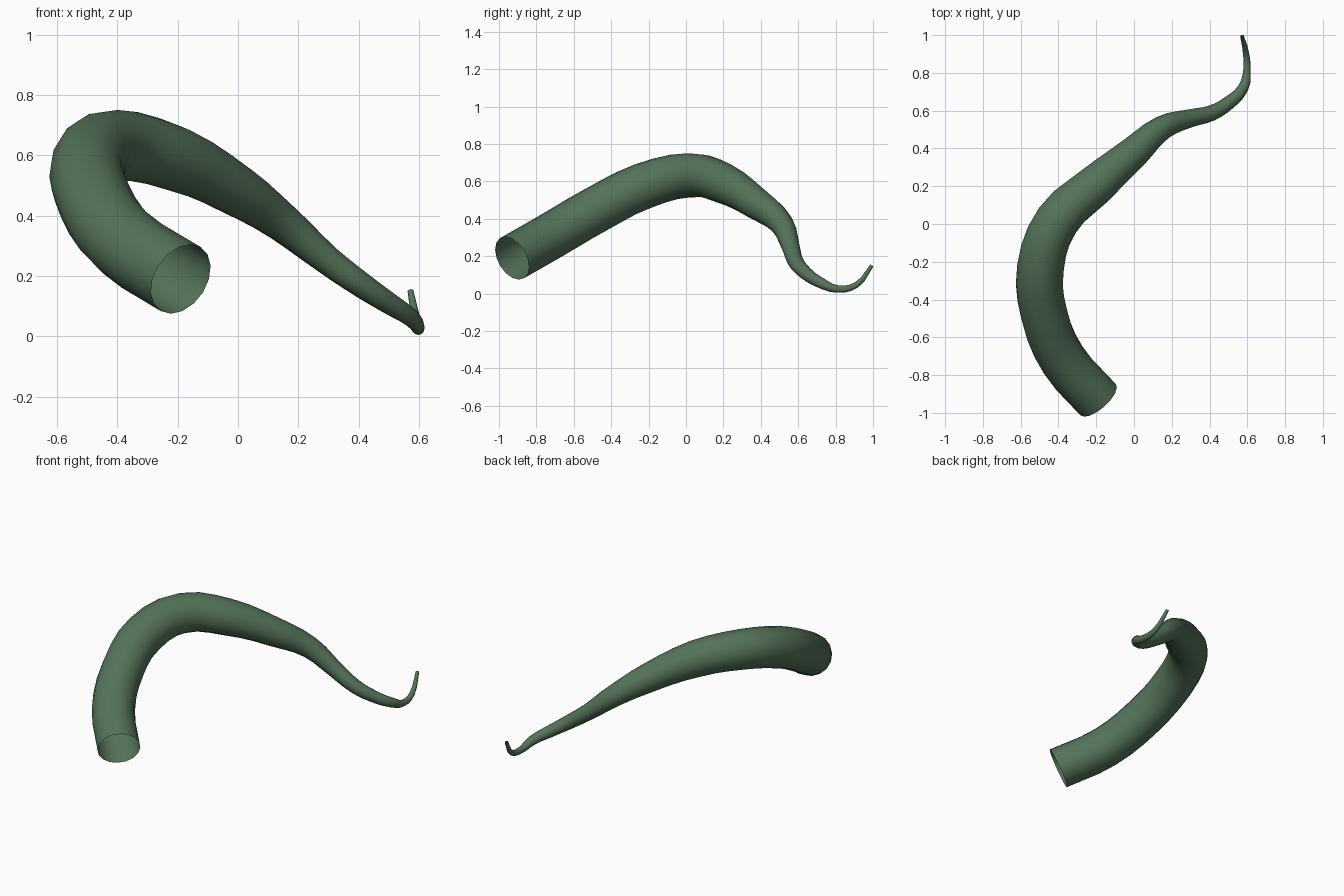
import bpy

if "Cube" in bpy.data.objects:
    bpy.data.objects.remove(bpy.data.objects["Cube"])

# Centre line of the tentacle: x, y, z, radius
PATH = [
    (-0.19, -0.93, 0.19, 0.125),
    (-0.375, -0.72, 0.31, 0.125),
    (-0.475, -0.48, 0.45, 0.125),
    (-0.495, -0.23, 0.575, 0.124),
    (-0.405, 0.02, 0.633, 0.118),
    (-0.21, 0.20, 0.59, 0.108),
    (0.00, 0.38, 0.48, 0.085),
    (0.15, 0.51, 0.375, 0.064),
    (0.30, 0.56, 0.25, 0.048),
    (0.41, 0.587, 0.17, 0.042),
    (0.50, 0.64, 0.11, 0.036),
    (0.578, 0.72, 0.058, 0.029),
    (0.598, 0.81, 0.025, 0.020),
    (0.592, 0.91, 0.046, 0.016),
    (0.572, 0.993, 0.15, 0.010),
]

# Tapered open tube swept along the path
curve = bpy.data.curves.new("tentacle", 'CURVE')
curve.dimensions = '3D'
curve.bevel_depth = 1.0
curve.bevel_resolution = 6
curve.resolution_u = 3
curve.use_fill_caps = False
spline = curve.splines.new('BEZIER')
spline.bezier_points.add(len(PATH) - 1)
for point, (x, y, z, r) in zip(spline.bezier_points, PATH):
    point.co = (x, y, z)
    point.radius = r
    point.handle_left_type = point.handle_right_type = 'AUTO'
spline.use_smooth = True

tentacle = bpy.data.objects.new("tentacle", curve)
bpy.context.collection.objects.link(tentacle)

# Dark green skin
skin = bpy.data.materials.new("green_skin")
skin.diffuse_color = (0.09, 0.17, 0.10, 1)
skin.use_nodes = True
skin.node_tree.nodes["Principled BSDF"].inputs["Base Color"].default_value = skin.diffuse_color
curve.materials.append(skin)

# Turn the sweep into a smooth mesh
bpy.context.view_layer.objects.active = tentacle
tentacle.select_set(True)
bpy.ops.object.convert(target='MESH')
bpy.ops.object.shade_smooth()
